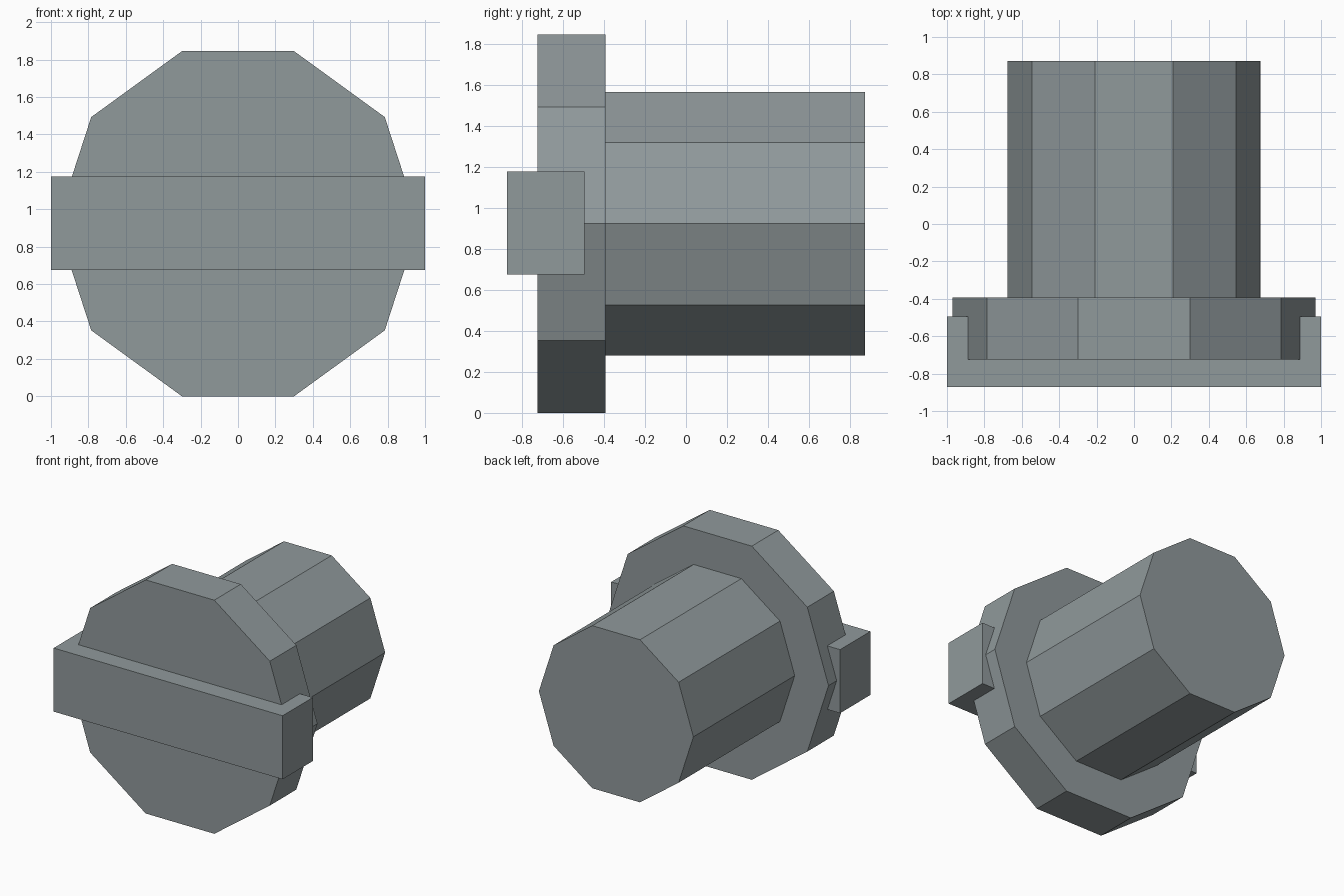
import bpy, bmesh, math

if "Cube" in bpy.data.objects:
    bpy.data.objects.remove(bpy.data.objects["Cube"])

AXIS_Z = 0.9225  # height of the shaft axis

steel = bpy.data.materials.new("grey_steel")
steel.diffuse_color = (0.28, 0.32, 0.33, 1)
steel.use_nodes = True
steel.node_tree.nodes["Principled BSDF"].inputs["Base Color"].default_value = steel.diffuse_color


def finish(name, bm):
    bmesh.ops.recalc_face_normals(bm, faces=bm.faces)
    mesh = bpy.data.meshes.new(name)
    bm.to_mesh(mesh)
    bm.free()
    mesh.materials.append(steel)
    obj = bpy.data.objects.new(name, mesh)
    bpy.context.collection.objects.link(obj)


def prism(name, radius, y0, y1, sides=10):
    """Ten-sided prism along y with a corner pointing to +x."""
    bm = bmesh.new()
    ring = [bm.verts.new((radius * math.cos(math.tau * i / sides), y0,
                          AXIS_Z + radius * math.sin(math.tau * i / sides)))
            for i in range(sides)]
    face = bm.faces.new(ring)
    ext = bmesh.ops.extrude_face_region(bm, geom=[face], use_keep_orig=True)
    verts = [v for v in ext["geom"] if isinstance(v, bmesh.types.BMVert)]
    bmesh.ops.translate(bm, verts=verts, vec=(0, y1 - y0, 0))
    finish(name, bm)


def box(name, lo, hi):
    bm = bmesh.new()
    bmesh.ops.create_cube(bm, size=1)
    for v in bm.verts:
        v.co = [(a + b) / 2 + c * (b - a) for a, b, c in zip(lo, hi, v.co)]
    finish(name, bm)


# Thick shaft reaching to the back
prism("shaft", 0.675, -0.395, 0.872)
# Wider flange at the front end
prism("flange", 0.97, -0.724, -0.393)
# Cross bar let into the front of the flange
box("cross_bar", (-1, -0.872, 0.674), (1, -0.495, 1.176))
